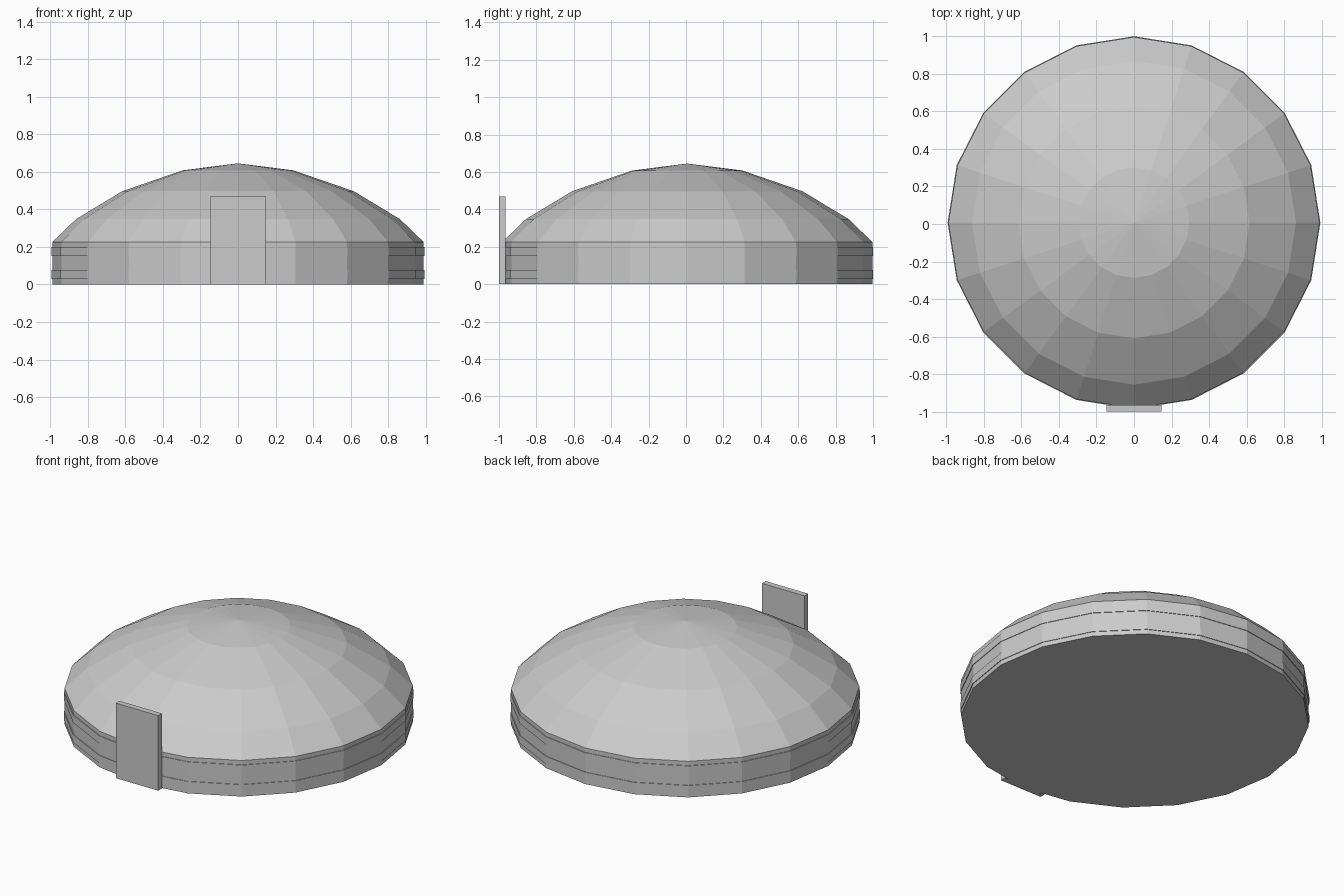
import bpy, bmesh
from math import cos, sin, tau

if "Cube" in bpy.data.objects:
    bpy.data.objects.remove(bpy.data.objects["Cube"], do_unlink=True)

SIDES = 20
CENTRE_Y = 0.007

grey = bpy.data.materials.new("plain grey")
grey.use_nodes = True
colour = (0.6, 0.6, 0.6, 1)
grey.diffuse_color = colour
grey.node_tree.nodes["Principled BSDF"].inputs["Base Color"].default_value = colour


def finish(name, bm):
    bmesh.ops.recalc_face_normals(bm, faces=bm.faces)
    mesh = bpy.data.meshes.new(name)
    bm.to_mesh(mesh)
    bm.free()
    mesh.materials.append(grey)
    obj = bpy.data.objects.new(name, mesh)
    bpy.context.collection.objects.link(obj)
    return obj


def ring(bm, radius, z):
    return [bm.verts.new((radius * cos(tau * i / SIDES),
                          CENTRE_Y + radius * sin(tau * i / SIDES), z))
            for i in range(SIDES)]


def bridge(bm, a, b):
    for i in range(SIDES):
        j = (i + 1) % SIDES
        bm.faces.new((a[i], a[j], b[j], b[i]))


# Faceted wall, domed roof and closed floor in one shell
bm = bmesh.new()
profile = [(0.989, 0), (0.989, 0.226), (0.863, 0.348), (0.616, 0.497), (0.294, 0.608)]
rings = [ring(bm, r, z) for r, z in profile]
for lower, upper in zip(rings, rings[1:]):
    bridge(bm, lower, upper)
apex = bm.verts.new((0, CENTRE_Y, 0.645))
for i in range(SIDES):
    bm.faces.new((rings[-1][i], rings[-1][(i + 1) % SIDES], apex))
bm.faces.new(rings[0])
finish("domed_hut", bm)

# Two thin hoops around the wall
for name, z in (("lower_hoop", 0.052), ("upper_hoop", 0.175)):
    bm = bmesh.new()
    corners = [(0.98, z - 0.024), (0.993, z - 0.024), (0.993, z + 0.024), (0.98, z + 0.024)]
    loops = [ring(bm, r, h) for r, h in corners]
    for k in range(4):
        bridge(bm, loops[k], loops[(k + 1) % 4])
    finish(name, bm)

# Upright door slab at the front
bm = bmesh.new()
bmesh.ops.create_cube(bm, size=1)
bmesh.ops.scale(bm, vec=(0.294, 0.036, 0.47), verts=bm.verts)
bmesh.ops.translate(bm, vec=(0, -0.982, 0.235), verts=bm.verts)
finish("door_slab", bm)
